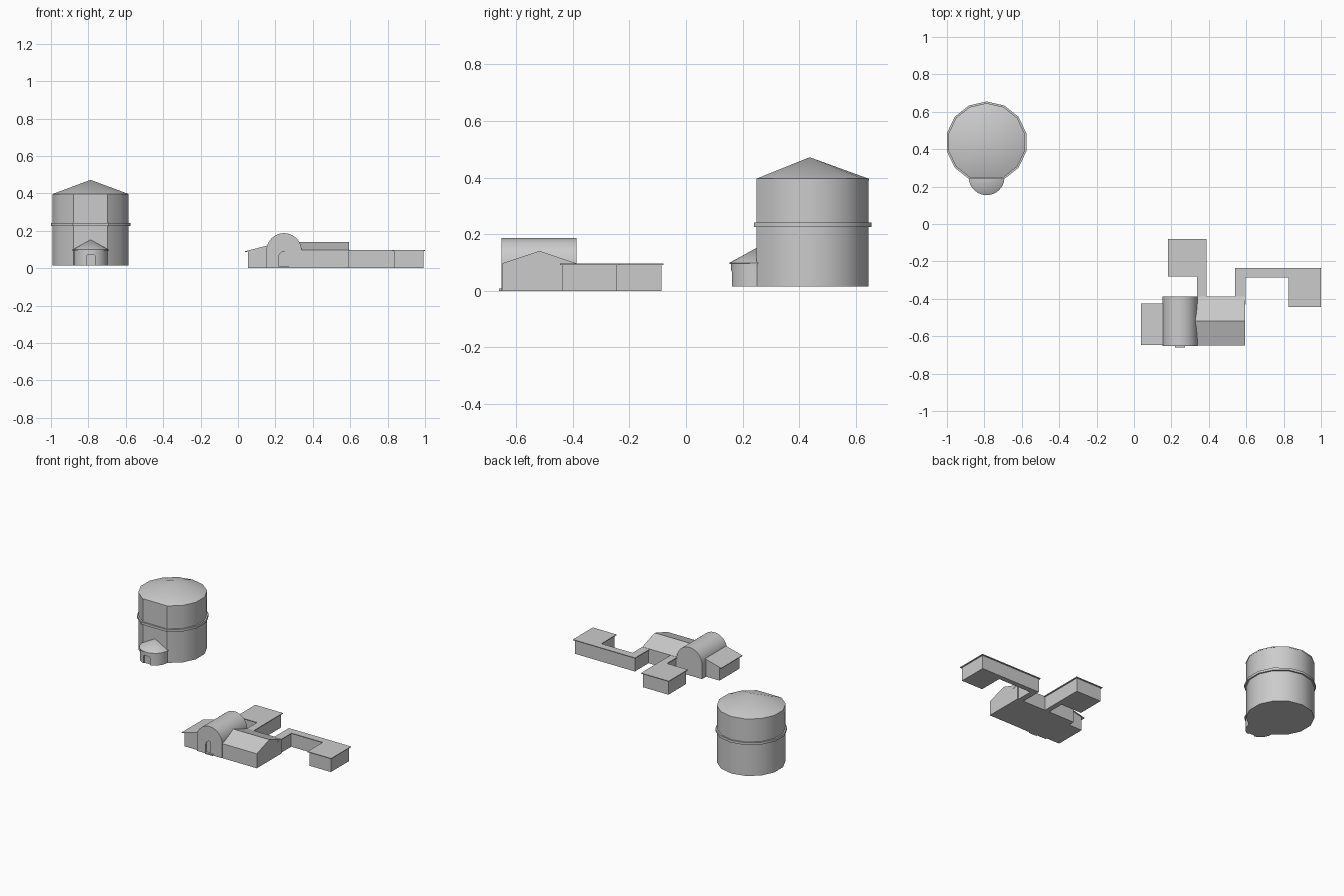
import bpy
from math import sin, cos, pi

if "Cube" in bpy.data.objects:
    bpy.data.objects.remove(bpy.data.objects["Cube"])


def mesh(name, verts, faces, smooth=False):
    me = bpy.data.meshes.new(name)
    me.from_pydata(verts, [], faces)
    ob = bpy.data.objects.new(name, me)
    bpy.context.collection.objects.link(ob)
    bpy.ops.object.select_all(action='DESELECT')
    bpy.context.view_layer.objects.active = ob
    ob.select_set(True)
    bpy.ops.object.mode_set(mode='EDIT')
    bpy.ops.mesh.select_all(action='SELECT')
    bpy.ops.mesh.normals_make_consistent(inside=False)
    bpy.ops.object.mode_set(mode='OBJECT')
    if smooth:
        bpy.ops.object.shade_smooth_by_angle(angle=pi / 6)
    return ob


def extrude(name, pts, a, b, axis='z', smooth=False):
    """Prism of a 2D outline: xy along z, xz along y, or yz along x."""
    place = {'z': lambda p, t: (p[0], p[1], t),
             'y': lambda p, t: (p[0], t, p[1]),
             'x': lambda p, t: (t, p[0], p[1])}[axis]
    n = len(pts)
    verts = [place(p, t) for t in (a, b) for p in pts]
    faces = [list(range(n)), list(range(n, 2 * n))]
    faces += [(i, (i + 1) % n, n + (i + 1) % n, n + i) for i in range(n)]
    return mesh(name, verts, faces, smooth)


def cone(name, pts, z0, z1, apex, z2):
    """Roof with a short upright rim and a pointed top."""
    n = len(pts)
    verts = [(*p, z) for z in (z0, z1) for p in pts] + [(*apex, z2)]
    faces = [list(range(n))]
    for i in range(n):
        j = (i + 1) % n
        faces += [(i, j, n + j, n + i), (n + i, n + j, 2 * n)]
    return mesh(name, verts, faces, True)


def arc(cx, cy, r, a0, a1, n):
    return [(cx + r * cos(a0 + (a1 - a0) * i / n), cy + r * sin(a0 + (a1 - a0) * i / n))
            for i in range(n + 1)]


def inset(pts, d):
    """Offset a clockwise right-angled outline inward."""
    out = []
    for i, p in enumerate(pts):
        q, r = pts[i - 1], pts[(i + 1) % len(pts)]
        x, y = p
        for s, e in ((q, p), (p, r)):
            dx, dy = e[0] - s[0], e[1] - s[1]
            l = abs(dx) + abs(dy)
            x += d * dy / l
            y -= d * dx / l
        out.append((x, y))
    return out


def cut(ob, cutter):
    m = ob.modifiers.new("doorway", 'BOOLEAN')
    m.operation = 'DIFFERENCE'
    m.object = cutter
    m.solver = 'EXACT'
    cutter.hide_render = True
    cutter.display_type = 'WIRE'


# Round tower: 14 sides with the front corner flattened off
TX, TY = -0.788, 0.437


def tower_outline(r):
    step = 2 * pi / 14
    return arc(TX, TY, r, -pi / 2 + step, 3 * pi / 2 - step, 12)


extrude("tower_wall", tower_outline(0.208), 0.015, 0.39, smooth=True)
cone("tower_roof", tower_outline(0.209), 0.39, 0.396, (TX, TY), 0.472)
extrude("tower_band", tower_outline(0.218), 0.226, 0.242, smooth=True)

# Tower porch
PY = 0.25
porch = extrude("porch_wall", arc(TX, PY, 0.091, 0, 2 * pi * 23 / 24, 23), 0.015, 0.096, smooth=True)
cone("porch_roof", arc(TX, PY, 0.096, 0, 2 * pi * 23 / 24, 23), 0.094, 0.099, (TX, PY), 0.152)
cut(porch, extrude("porch_door_cutter",
                   [(TX - 0.023, 0.005), (TX + 0.023, 0.005), (TX + 0.023, 0.066),
                    (TX + 0.018, 0.071), (TX - 0.018, 0.071), (TX - 0.023, 0.066)],
                   0.1, 0.172, 'y'))

# Barrel-vaulted hall with arched doorway and doorstep
HX = 0.246
hall = extrude("vaulted_hall", [(HX - 0.094, 0)] + [(HX + 0.094, 0)]
               + arc(HX, 0.093, 0.094, 0, pi, 24), -0.652, -0.387, 'y', True)
cut(hall, extrude("hall_door_cutter", [(HX - 0.028, -0.01), (HX + 0.028, -0.01)]
                  + arc(HX, 0.06, 0.028, 0, pi, 12), -0.7, -0.643, 'y'))
extrude("doorstep", [(HX - 0.028, -0.66), (HX + 0.028, -0.66),
                     (HX + 0.028, -0.63), (HX - 0.028, -0.63)], 0, 0.008)

# Gabled house beside the hall
extrude("gabled_house", [(-0.65, 0), (-0.65, 0.097), (-0.518, 0.141), (-0.388, 0.097), (-0.388, 0)],
        0.25, 0.594, 'x')

# Lean-to on the left
extrude("lean_to_wall", [(0.053, 0), (0.17, 0), (0.17, 0.12), (0.053, 0.092)], -0.642, -0.43, 'y')
extrude("lean_to_roof", [(0.037, 0.085), (0.165, 0.118), (0.165, 0.123), (0.037, 0.09)],
        -0.647, -0.424, 'y')

# Flat-roofed wings, each a corridor leading to a block
wings = {
    "right_wing": [(0.54, -0.43), (0.54, -0.235), (1.0, -0.235), (1.0, -0.445),
                   (0.825, -0.445), (0.825, -0.285), (0.595, -0.285), (0.595, -0.43)],
    "back_wing": [(0.183, -0.28), (0.183, -0.079), (0.387, -0.079), (0.387, -0.43),
                  (0.337, -0.43), (0.337, -0.28)],
}
for name, outline in wings.items():
    extrude(name + "_wall", inset(outline, 0.008), 0, 0.092)
    extrude(name + "_roof", outline, 0.091, 0.096)
